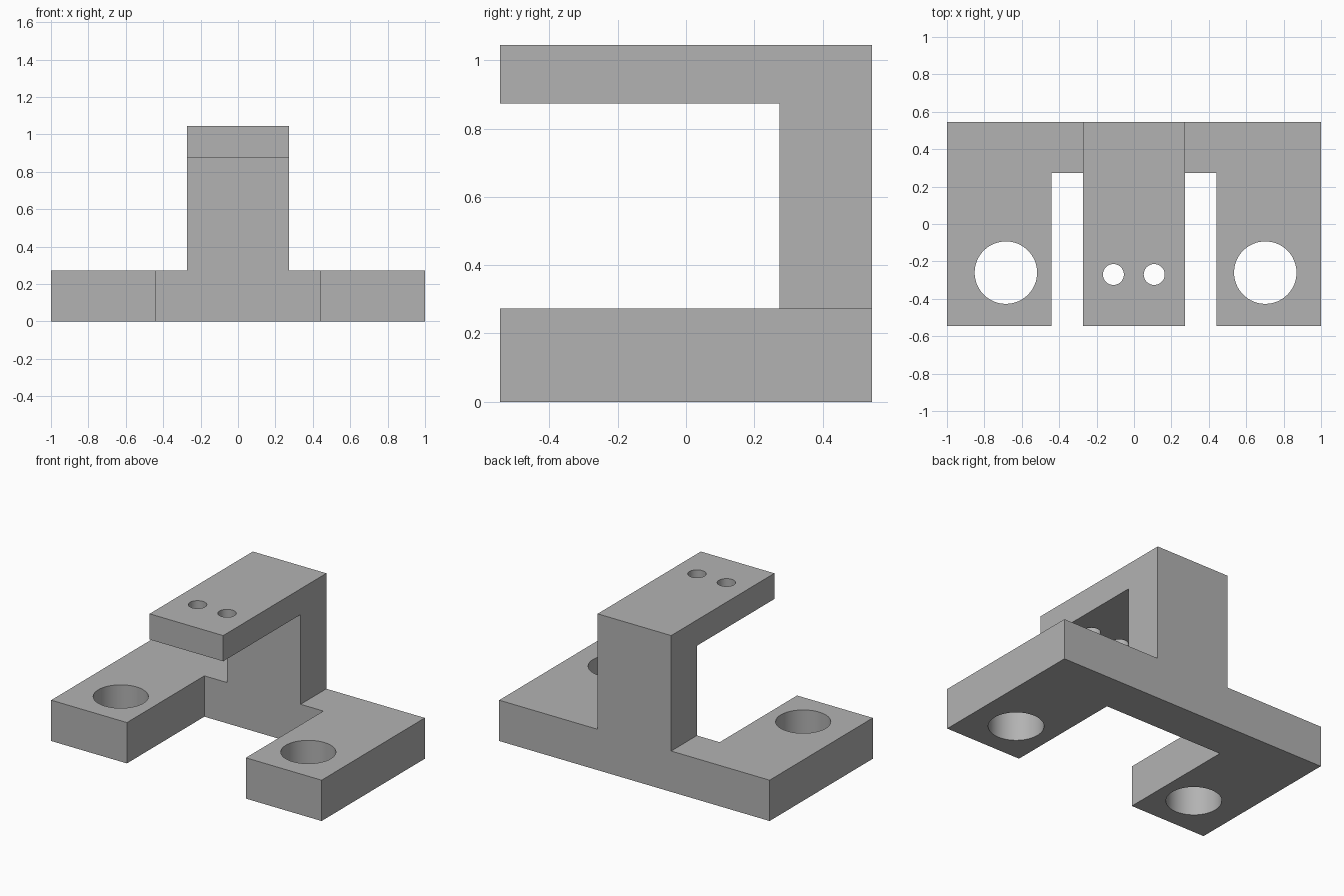
import bpy
import bmesh
from math import radians
from mathutils import Vector

if "Cube" in bpy.data.objects:
    bpy.data.objects.remove(bpy.data.objects["Cube"], do_unlink=True)

# Main dimensions
HALF_LENGTH, HALF_DEPTH = 1.0, 0.545
BASE_TOP, ARM_BOTTOM, TOP = 0.273, 0.873, 1.045
POST_FRONT, POST_HALF, SLOT_HALF = 0.273, 0.272, 0.44

grey = bpy.data.materials.new("plain grey")
grey.use_nodes = True
colour = (0.45, 0.45, 0.45, 1)
grey.diffuse_color = colour
grey.node_tree.nodes["Principled BSDF"].inputs["Base Color"].default_value = colour


def extrude_profile(name, points, direction):
    """Closed flat profile pushed along a direction into a solid."""
    bm = bmesh.new()
    face = bm.faces.new([bm.verts.new(p) for p in points])
    grown = bmesh.ops.extrude_face_region(bm, geom=[face], use_keep_orig=True)
    moved = [v for v in grown["geom"] if isinstance(v, bmesh.types.BMVert)]
    bmesh.ops.translate(bm, verts=moved, vec=Vector(direction))
    bmesh.ops.recalc_face_normals(bm, faces=bm.faces[:])
    mesh = bpy.data.meshes.new(name)
    bm.to_mesh(mesh)
    bm.free()
    mesh.materials.append(grey)
    obj = bpy.data.objects.new(name, mesh)
    bpy.context.collection.objects.link(obj)
    return obj


def apply_boolean(target, other, operation):
    """Combine two solids and remove the helper."""
    mod = target.modifiers.new(operation.lower(), "BOOLEAN")
    mod.operation = operation
    mod.solver = "EXACT"
    mod.object = other
    bpy.ops.object.select_all(action="DESELECT")
    bpy.context.view_layer.objects.active = target
    target.select_set(True)
    bpy.ops.object.modifier_apply(modifier=mod.name)
    bpy.data.objects.remove(other, do_unlink=True)


def drill(target, x, y, z, radius, sides):
    bpy.ops.mesh.primitive_cylinder_add(vertices=sides, radius=radius, depth=0.5, location=(x, y, z))
    cutter = bpy.context.object
    cutter.name = "hole_cutter"
    cutter.hide_render = True
    cutter.data.materials.append(grey)
    apply_boolean(target, cutter, "DIFFERENCE")


# U-shaped base: back bar with two feet reaching forward
right_half = [(SLOT_HALF, POST_FRONT), (SLOT_HALF, -HALF_DEPTH),
              (HALF_LENGTH, -HALF_DEPTH), (HALF_LENGTH, HALF_DEPTH)]
outline = right_half + [(-x, y) for x, y in reversed(right_half)]
bracket = extrude_profile("mounting_bracket", [(x, y, 0) for x, y in outline], (0, 0, BASE_TOP))

# Upright post with the overhanging arm
side = [(POST_FRONT, BASE_TOP), (HALF_DEPTH, BASE_TOP), (HALF_DEPTH, TOP),
        (-HALF_DEPTH, TOP), (-HALF_DEPTH, ARM_BOTTOM), (POST_FRONT, ARM_BOTTOM)]
post = extrude_profile("post_and_arm", [(-POST_HALF, y, z) for y, z in side], (2 * POST_HALF, 0, 0))
apply_boolean(bracket, post, "UNION")

# Large bolt holes in the feet, small ones in the arm
for x in (-0.685, 0.702):
    drill(bracket, x, -0.26, BASE_TOP / 2, 0.167, 64)
for x in (-0.11, 0.108):
    drill(bracket, x, -0.27, (ARM_BOTTOM + TOP) / 2, 0.056, 48)

bpy.ops.object.select_all(action="DESELECT")
bracket.select_set(True)
bpy.context.view_layer.objects.active = bracket
bpy.ops.object.shade_smooth_by_angle(angle=radians(30))
